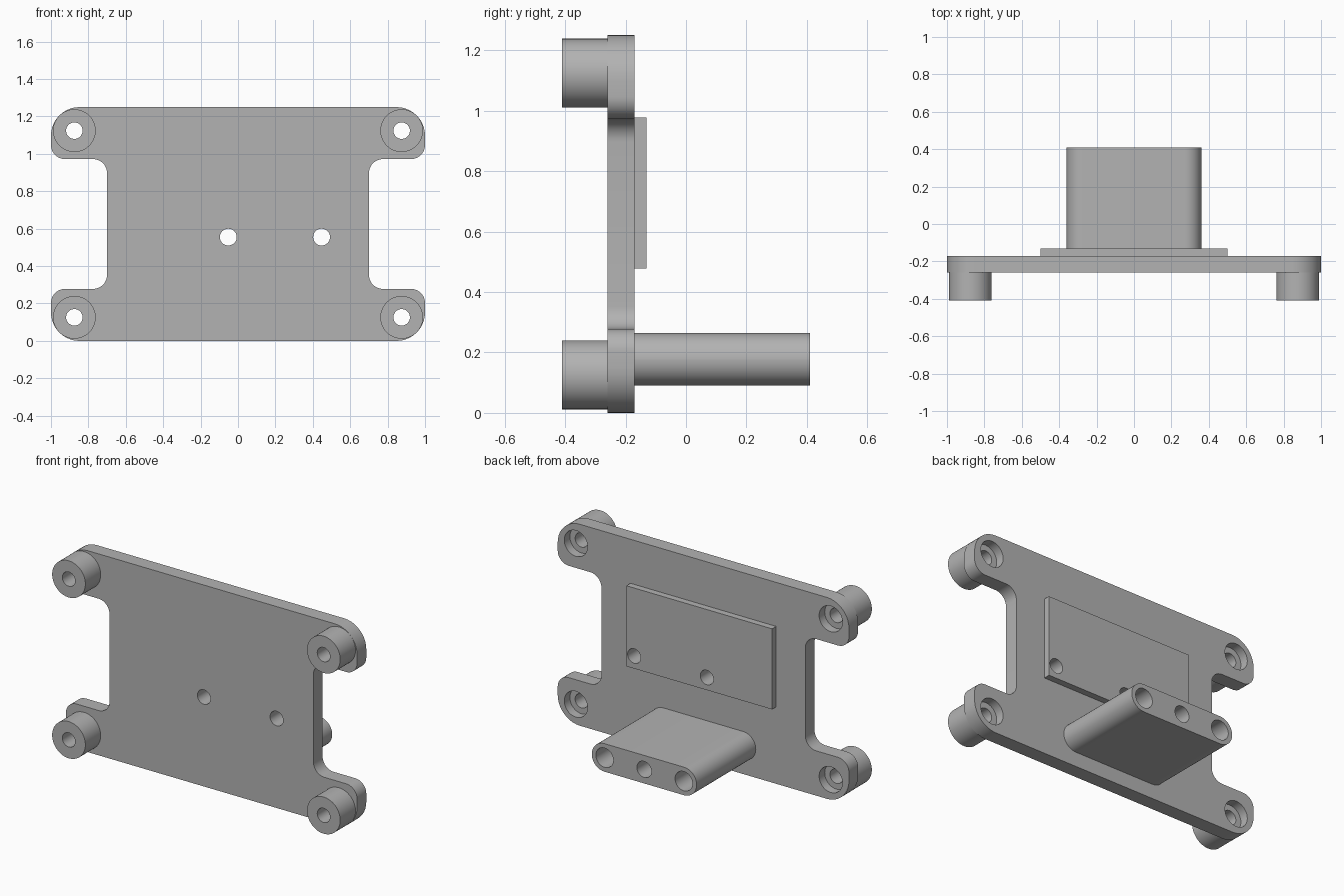
import bpy, bmesh, math
from mathutils import Vector

cube = bpy.data.objects.get("Cube")
if cube:
    bpy.data.objects.remove(cube, do_unlink=True)

GREY = (0.45, 0.45, 0.45, 1.0)
grey = bpy.data.materials.new("plain grey")
grey.use_nodes = True
grey.diffuse_color = GREY
grey.node_tree.nodes["Principled BSDF"].inputs["Base Color"].default_value = GREY

# depth levels, front to back
BOSS_FRONT, PLATE_FRONT, PLATE_BACK, PAD_BACK, BLOCK_BACK = -0.41, -0.26, -0.17, -0.13, 0.41
HEIGHT = 1.25


def rounded(corners, steps=10):
    """Outline from right-angle corners (x, z, radius)."""
    points = []
    for i, (x, z, r) in enumerate(corners):
        p = Vector((x, z))
        if r == 0:
            points.append(p)
            continue
        a = (Vector(corners[i - 1][:2]) - p).normalized()
        b = (Vector(corners[(i + 1) % len(corners)][:2]) - p).normalized()
        for k in range(steps + 1):
            t = math.pi / 2 * k / steps
            points.append(p + r * (a + b - b * math.cos(t) - a * math.sin(t)))
    return points


def circle(x, z, r, sides=40):
    turns = [2 * math.pi * k / sides for k in range(sides)]
    return [Vector((x + r * math.cos(t), z + r * math.sin(t))) for t in turns]


def box(x, low, high, r):
    return rounded([(-x, low, r), (x, low, r), (x, high, r), (-x, high, r)])


def extrude(name, outline, y0, y1):
    bm = bmesh.new()
    face = bm.faces.new([bm.verts.new((p.x, y0, p.y)) for p in outline])
    moved = bmesh.ops.extrude_face_region(bm, geom=[face])["geom"]
    verts = [v for v in moved if isinstance(v, bmesh.types.BMVert)]
    bmesh.ops.translate(bm, verts=verts, vec=(0, y1 - y0, 0))
    bmesh.ops.recalc_face_normals(bm, faces=bm.faces)
    mesh = bpy.data.meshes.new(name)
    bm.to_mesh(mesh)
    bm.free()
    mesh.materials.append(grey)
    obj = bpy.data.objects.new(name, mesh)
    bpy.context.collection.objects.link(obj)
    return obj


def drill(obj, holes):
    """Cut round holes (x, z, radius, y0, y1) and shade the part."""
    cutters = []
    for x, z, r, y0, y1 in holes:
        cutter = extrude("cutter", circle(x, z, r), y0, y1)
        cutter.hide_render = True
        mod = obj.modifiers.new("hole", 'BOOLEAN')
        mod.operation, mod.solver, mod.object = 'DIFFERENCE', 'EXACT', cutter
        cutters.append(cutter)
    graph = bpy.context.evaluated_depsgraph_get()
    mesh = bpy.data.meshes.new_from_object(obj.evaluated_get(graph))
    obj.modifiers.clear()
    obj.data = mesh
    for cutter in cutters:
        bpy.data.objects.remove(cutter, do_unlink=True)
    bpy.ops.object.select_all(action='DESELECT')
    obj.select_set(True)
    bpy.context.view_layer.objects.active = obj
    bpy.ops.object.shade_smooth_by_angle(angle=math.radians(30))


mounts = [(sx * 0.875, z) for sx in (-1, 1) for z in (0.126, HEIGHT - 0.126)]
screws = [(x, 0.555, 0.045, -0.5, 0.5) for x in (-0.052, 0.447)]

# plate with four corner ears, one quarter mirrored
quarter = [(1, 0, 0.152), (1, 0.278, 0.075), (0.7, 0.278, 0.075)]
side = quarter + [(x, HEIGHT - z, r) for x, z, r in reversed(quarter)]
plate = extrude("plate", rounded(side + [(-x, z, r) for x, z, r in reversed(side)]),
                PLATE_FRONT, PLATE_BACK)
drill(plate, screws
      + [(x, z, 0.044, -0.5, 0.5) for x, z in mounts]
      + [(x, z, 0.08, PLATE_BACK - 0.055, 0) for x, z in mounts])

# hollow standoffs on the front
for i, (x, z) in enumerate(mounts):
    boss = extrude(f"standoff_{i + 1}", circle(x, z, 0.114, 64), BOSS_FRONT, PLATE_FRONT)
    drill(boss, [(x, z, 0.044, -0.5, 0)])

# raised pad on the back
pad = extrude("back_pad", box(0.5, 0.477, 0.977, 0), PLATE_BACK, PAD_BACK)
drill(pad, screws)

# round-sided block on the back with three blind sockets
block = extrude("socket_block", box(0.36, 0.09, 0.264, 0.0868), PLATE_BACK, BLOCK_BACK)
drill(block, [(x, 0.177, r, BLOCK_BACK - 0.45, 0.5)
              for x, r in ((-0.272, 0.06), (0, 0.05), (0.272, 0.06))])
